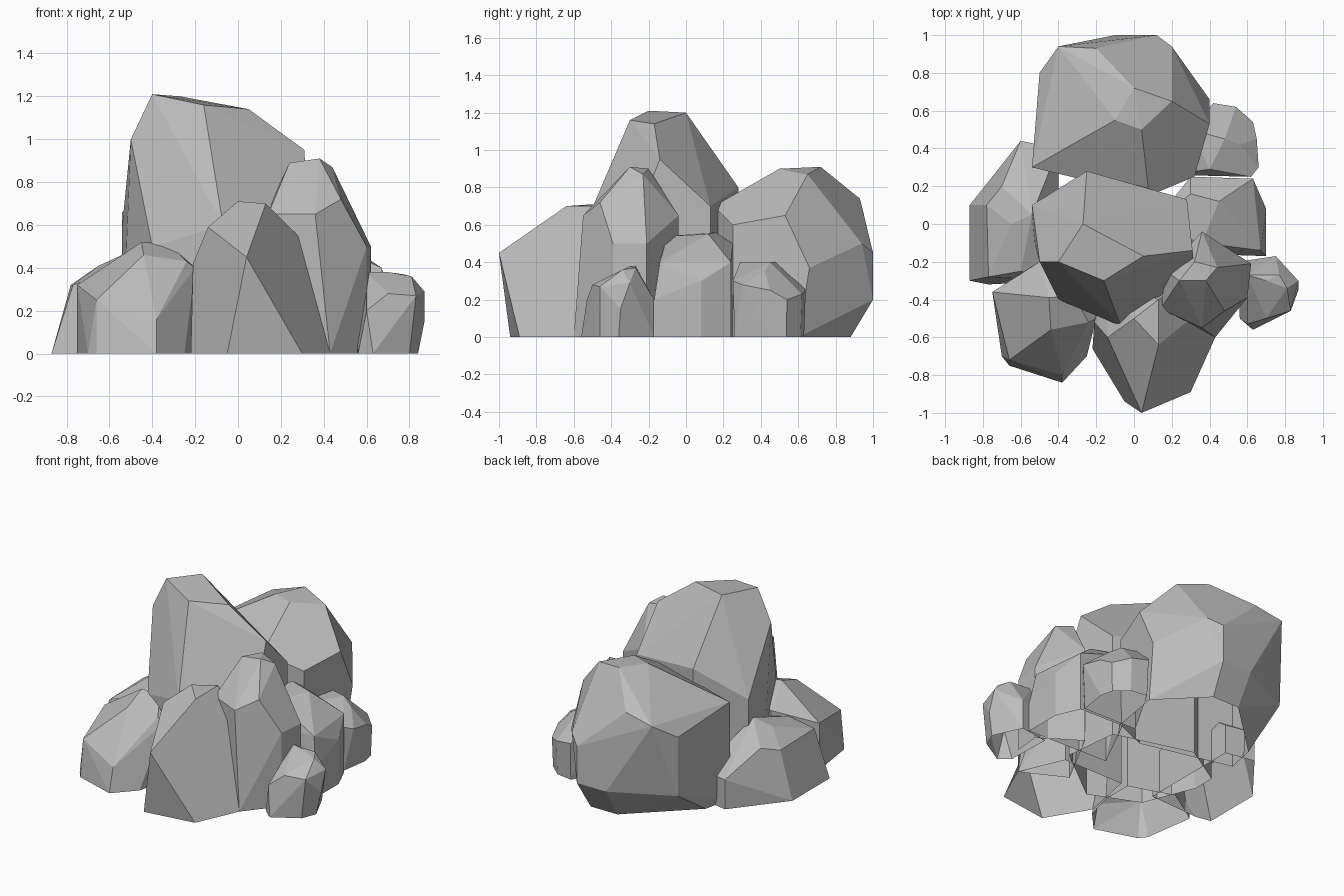
import bpy
import bmesh
from math import radians
from mathutils import Vector

default_cube = bpy.data.objects.get("Cube")
if default_cube:
    bpy.data.objects.remove(default_cube, do_unlink=True)

# One plain grey stone for the whole cluster
stone = bpy.data.materials.new("grey_stone")
stone.use_nodes = True
grey = (.5, .5, .5, 1)
stone.diffuse_color = grey
stone.node_tree.nodes["Principled BSDF"].inputs["Base Color"].default_value = grey


def footprint(shoulder, spread):
    """Drop the shoulder outline to the ground, drawn in or out around its middle."""
    outline = [Vector((x, y, 0)) for x, y, height in shoulder]
    middle = sum(outline, Vector()) / len(outline)
    return [middle.lerp(corner, spread) for corner in outline]


def rock(name, crown, shoulder, spread=1):
    """Faceted stone: the convex skin around its crown, shoulder and footprint, open underneath."""
    mesh = bpy.data.meshes.new(name)
    bm = bmesh.new()
    for corner in crown + shoulder + footprint(shoulder, spread):
        bm.verts.new(corner)
    bmesh.ops.remove_doubles(bm, verts=list(bm.verts), dist=.001)
    hull = bmesh.ops.convex_hull(bm, input=list(bm.verts))
    unused = set(hull["geom_interior"]) | set(hull["geom_unused"])
    spare = [item for item in unused if isinstance(item, bmesh.types.BMVert)]
    bmesh.ops.delete(bm, geom=spare, context="VERTS")

    # Merge nearly flat neighbours into broad facets
    bmesh.ops.dissolve_limit(bm, angle_limit=radians(9), verts=list(bm.verts), edges=list(bm.edges))
    bmesh.ops.recalc_face_normals(bm, faces=list(bm.faces))

    # Remove the hidden face resting on the ground
    ground = [face for face in bm.faces if max(vert.co.z for vert in face.verts) < .001]
    bmesh.ops.delete(bm, geom=ground, context="FACES")
    bm.to_mesh(mesh)
    bm.free()

    mesh.materials.append(stone)
    stone_object = bpy.data.objects.new(name, mesh)
    bpy.context.collection.objects.link(stone_object)


# Tall central stone with a slanted top
rock("central_peak",
     crown=[(-.4, -.2, 1.21), (-.27, 0, 1.2), (.05, -.17, 1.14), (-.16, -.3, 1.16),
            (-.5, -.2, 1), (.31, -.14, .95)],
     shoulder=[(-.25, .28, .8), (-.54, .1, .6), (-.54, -.05, .5), (.28, .13, .7),
               (-.07, -.54, .6), (-.4, -.4, .5), (.32, -.24, .7)])

# Broad boulder behind the peak, undercut at the ground
rock("back_boulder",
     crown=[(-.1, .55, .9), (0, .72, .91), (.2, .65, .87), (.04, .5, .9), (-.2, .93, .74),
            (-.4, .94, .7), (-.5, .8, .6), (.2, .94, .5), (.12, 1, .45), (.12, 1, .2),
            (-.1, 1, .2), (-.5, .8, .2), (.4, .66, .37), (.4, .53, .65)],
     shoulder=[(-.54, .3, .66), (.08, .15, .7), (.32, .25, .6),
               (.38, .6, .2), (.1, .88, 0), (-.1, .88, 0), (-.5, .5, 0)])

# Wedge at the very front
rock("front_wedge",
     crown=[(.13, -.64, .7), (0, -.5, .71), (.13, -.4, .7), (-.14, -.6, .59),
            (.04, -1, .45), (-.21, -.52, .42), (.3, -.5, .53)],
     shoulder=[(-.05, -.94, 0), (-.22, -.66, 0), (.3, -.89, 0), (.43, -.6, 0),
               (.3, -.3, .4), (-.15, -.3, .4)])

# Pointed stone beside the wedge
rock("side_spire",
     crown=[(.24, -.3, .89), (.38, -.3, .91), (.44, -.23, .87), (.32, -.2, .9), (.17, -.25, .74)],
     shoulder=[(.36, -.04, .65), (.62, -.21, .5), (.14, -.45, .65), (.2, -.43, .72),
               (.36, -.55, .65), (.48, -.46, .72), (.6, -.39, .5), (.43, -.6, 0)])

# Low stones around the skirt of the cluster
rock("small_side_stone",
     crown=[(.7, -.3, .38), (.77, -.27, .37), (.81, -.34, .36), (.6, -.27, .38),
            (.87, -.3, .29), (.87, -.35, .15), (.83, -.46, .27), (.7, -.5, .28), (.6, -.53, .2)],
     shoulder=[(.75, -.17, .2), (.55, -.2, .2), (.56, -.5, 0), (.63, -.56, 0),
               (.8, -.46, 0), (.84, -.36, 0)])

rock("middle_side_stone",
     crown=[(.3, .16, .56), (.36, -.1, .54), (.45, .12, .55), (.1, 0, .5)],
     shoulder=[(.63, .24, .4), (.3, .25, .5), (.67, -.14, .4), (.7, .08, .3),
               (.7, -.17, .2), (.1, -.15, .4)])

rock("small_back_stone",
     crown=[(.4, .29, .4), (.48, .45, .4), (.56, .42, .35), (.3, .5, .4), (.66, .3, .28)],
     shoulder=[(.62, .25, .3), (.65, .45, .25), (.63, .54, .2), (.54, .62, .23),
               (.42, .64, .25), (.2, .26, .3)],
     spread=.95)

rock("outer_side_stone",
     crown=[(-.54, .05, .46), (-.65, 0, .41), (-.7, .2, .35), (-.6, -.25, .37),
            (-.78, .1, .32), (-.77, -.28, .32)],
     shoulder=[(-.6, .44, .2), (-.4, .4, .2), (-.4, -.3, .3), (-.77, -.32, 0),
               (-.87, .1, 0), (-.87, -.3, 0)])

rock("front_corner_stone",
     crown=[(-.45, -.39, .52), (-.32, -.38, .51), (-.44, -.56, .46), (-.24, -.52, .43),
            (-.66, -.72, .25), (-.38, -.8, .16), (-.66, -.36, .37)],
     shoulder=[(-.2, -.5, .4), (-.75, -.36, .32), (-.7, -.7, 0), (-.66, -.75, 0),
               (-.38, -.84, 0), (-.25, -.7, 0), (-.5, -.2, .4), (-.2, -.3, .4)])
